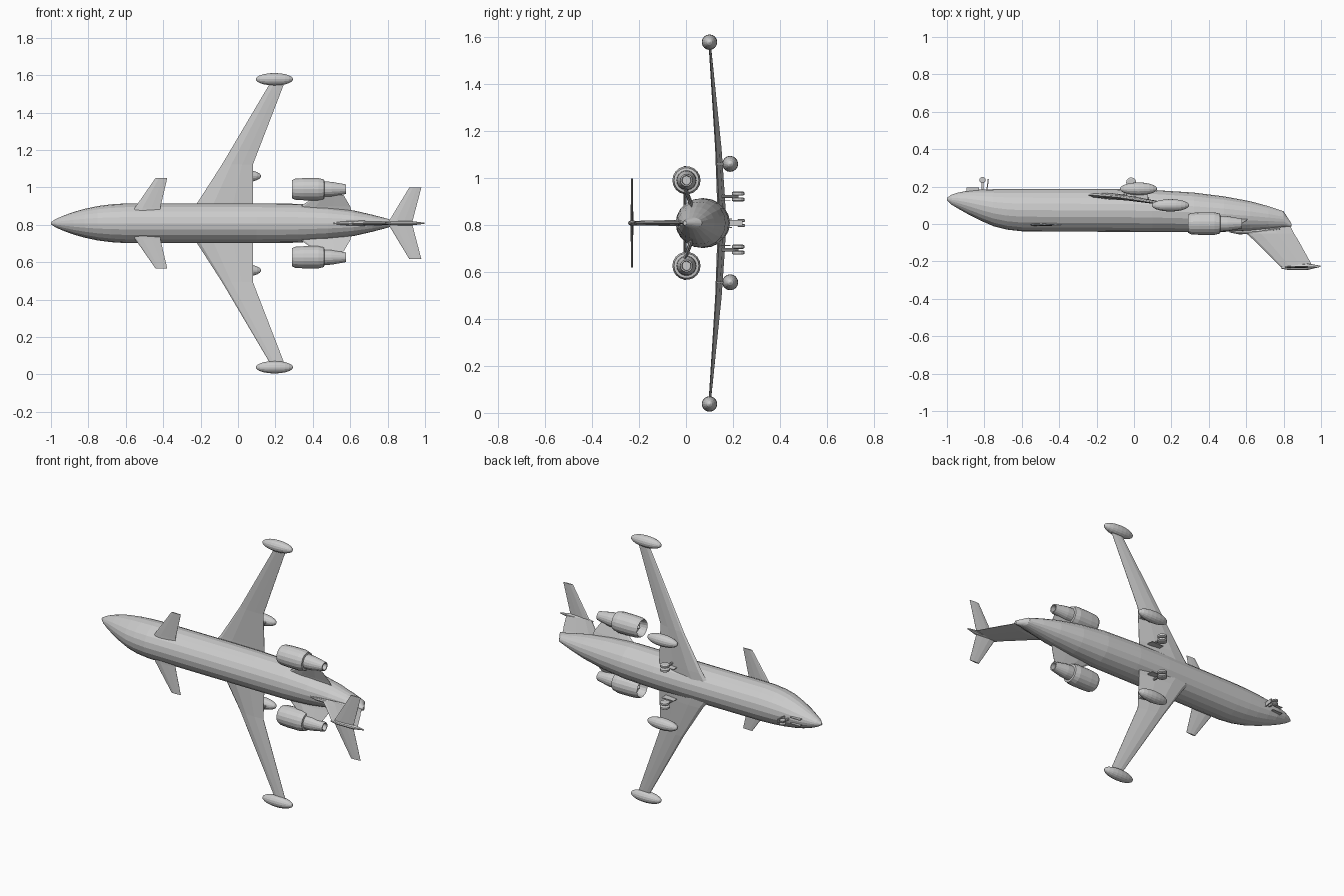
import bpy, bmesh, math

if "Cube" in bpy.data.objects:
    bpy.data.objects.remove(bpy.data.objects["Cube"])

C = 0.808  # centre line height (wings span along z, belly faces +y)


def loft(name, rings, cap=True):
    """Skin a list of equal-length point rings."""
    bm = bmesh.new()
    vr = [[bm.verts.new(p) for p in r] for r in rings]
    n = len(vr[0])
    for a, b in zip(vr, vr[1:]):
        for i in range(n):
            j = (i + 1) % n
            bm.faces.new((a[i], a[j], b[j], b[i]))
    if cap:
        bm.faces.new(vr[0])
        bm.faces.new(vr[-1])
    bmesh.ops.recalc_face_normals(bm, faces=bm.faces)
    me = bpy.data.meshes.new(name)
    bm.to_mesh(me)
    bm.free()
    ob = bpy.data.objects.new(name, me)
    bpy.context.collection.objects.link(ob)
    return ob


def oval(x, y, z, ry, rz, n):
    return [(x, y + ry * math.cos(2 * math.pi * i / n),
             z + rz * math.sin(2 * math.pi * i / n)) for i in range(n)]


# airfoil: (chord fraction, thickness factor)
FOIL = [(0, 0), (.06, .6), (.3, 1), (.65, .7), (1, .08),
        (1, -.08), (.65, -.7), (.3, -1), (.06, -.6)]


def wing(name, side, stations):
    """stations: (height from centre, x lead, x trail, y lead, y trail, half thickness)"""
    return loft(name, [[(a + (b - a) * u, ya + (yb - ya) * u + t * v, C + side * h)
                        for u, v in FOIL] for h, a, b, ya, yb, t in stations])


def pod(name, x, y, z, length, r, n=16):
    steps = 10
    rings = []
    for i in range(steps + 1):
        a = math.pi * (0.02 + 0.96 * i / steps)
        rings.append(oval(x - length * math.cos(a), y, z, r * math.sin(a), r * math.sin(a), n))
    return loft(name, rings)


def wheel(name, x, y, z, r, w):
    n = 14
    prof = [(-w, r * .75), (-w * .6, r), (w * .6, r), (w, r * .75)]
    return loft(name, [[(x + q * math.cos(2 * math.pi * i / n), y + q * math.sin(2 * math.pi * i / n), z + d)
                        for i in range(n)] for d, q in prof])


def box(name, x0, x1, y0, y1, z0, z1):
    return loft(name, [[(x0, y, z0), (x1, y, z0), (x1, y, z1), (x0, y, z1)] for y in (y0, y1)])


# fuselage: x, roof y, belly y, half width
body = [(-1, .128, .14, .006), (-.975, .103, .157, .022), (-.94, .082, .168, .038),
        (-.88, .048, .18, .06), (-.82, .018, .184, .077), (-.75, -.012, .186, .092),
        (-.68, -.03, .187, .101), (-.6, -.039, .187, .106), (-.1, -.042, .187, .106),
        (.1, -.043, .182, .106), (.32, -.044, .168, .104), (.48, -.042, .148, .09),
        (.62, -.036, .122, .068), (.72, -.026, .095, .045), (.8, -.016, .068, .024),
        (.842, -.012, .002, .01)]
loft("fuselage", [oval(x, (a + b) / 2, C, (b - a) / 2, w, 20) for x, a, b, w in body])

# tail fin with root fairing and top bullet
wing_rows = [(-.0, .56, .83, .005), (-.05, .6, .855, .013), (-.09, .645, .88, .012), (-.235, .79, .96, .009)]
loft("tail_fin", [[(a + (b - a) * u, y, C + t * v) for u, v in FOIL] for y, a, b, t in wing_rows])
loft("fin_fairing", [oval(x, y, C, r, r, 8) for x, y, r in
                     [(.51, -.042, .003), (.56, -.045, .01), (.66, -.04, .014), (.78, -.02, .01)]])
loft("fin_bullet", [oval(x, y, C, ry, rz, 10) for x, y, ry, rz in
                    [(.785, -.232, .006, .004), (.83, -.232, .015, .011), (.93, -.228, .017, .012),
                     (.998, -.226, .003, .003)]])

for s, tag in ((1, "left"), (-1, "right")):
    # main wing, canard, tailplane
    wing("main_wing_" + tag, s, [(.03, -.28, .08, .155, .142, .018), (.105, -.22, .08, .154, .138, .017),
                                 (.315, -.085, .08, .143, .128, .013), (.755, .175, .25, .102, .1, .005)])
    wing("canard_" + tag, s, [(.05, -.565, -.41, -.004, -.004, .008), (.085, -.55, -.415, -.004, -.004, .007),
                              (.243, -.44, -.378, -.005, -.005, .004)])
    wing("tailplane_" + tag, s, [(0, .80, .93, -.23, -.23, .006), (.19, .915, .98, -.23, -.23, .004)])

    # fuel tanks and pylon
    pod("tip_tank_" + tag, .195, .1, C + s * .77, .1, .033)
    pod("wing_tank_" + tag, .024, .188, C + s * .252, .1, .034)
    box("tank_pylon_" + tag, -.04, .075, .13, .17, C + s * .252 - .004, C + s * .252 + .004)

    # engine nacelle with hollow intake, exhaust and fan
    ez = C + s * .182
    shell = [(.345, .012), (.335, .04), (.295, .046), (.29, .05), (.305, .057), (.35, .06),
             (.43, .06), (.46, .053), (.462, .042), (.5, .04), (.578, .026), (.578, .02), (.53, .018)]
    loft("engine_" + tag, [oval(x, .002, ez, r, r, 18) for x, r in shell])
    loft("fan_hub_" + tag, [oval(x, .002, ez, r, r, 12) for x, r in [(.305, .002), (.32, .012), (.345, .018)]])
    wing("engine_pylon_" + tag, s, [(.05, .30, .61, .03, .03, .012), (.09, .335, .6, .018, .018, .01),
                                    (.15, .42, .565, -.004, -.004, .008)])

    # main landing gear
    gz = C + s * .113
    for d in (-.0125, .0125):
        wheel("main_wheel_" + tag, -.015, .222, gz + d, .027, .009)
    loft("main_strut_" + tag, [[(-.015 + .007 * math.cos(k * math.pi / 4), y, gz + .007 * math.sin(k * math.pi / 4))
                                for k in range(8)] for y in (.14, .224)])
    box("main_gear_door_" + tag, -.05, .03, .15, .19, C + s * .095 - .002, C + s * .095 + .002)

    # nose gear
    wheel("nose_wheel_" + tag, -.81, .235, C + s * .0105, .017, .006)
    box("nose_gear_door_" + tag, -.895, -.83, .165, .195, C + s * .018 - .002, C + s * .018 + .002)

box("nose_strut", -.815, -.805, .16, .237, C - .005, C + .005)
brace = box("nose_gear_front_door", -.787, -.781, .17, .24, C - .012, C + .012)
for v in brace.data.vertices:
    v.co.x += (v.co.y - .2) * .12
